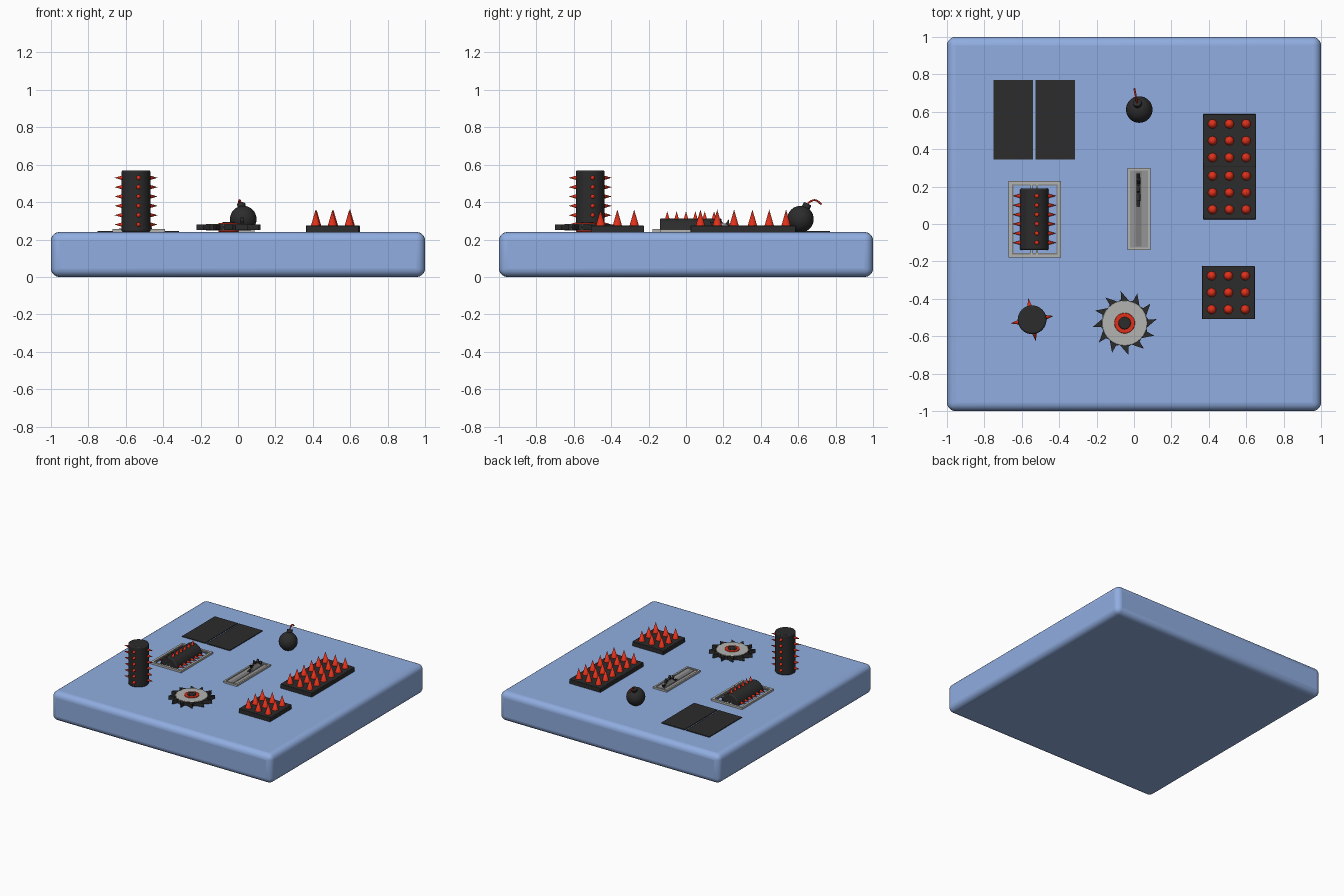
import bpy, bmesh
from math import sin, cos, pi, radians
from mathutils import Vector, Matrix

if "Cube" in bpy.data.objects:
    bpy.data.objects.remove(bpy.data.objects["Cube"])


def mat(name, r, g, b):
    m = bpy.data.materials.new(name)
    m.diffuse_color = (r, g, b, 1)
    m.use_nodes = True
    m.node_tree.nodes["Principled BSDF"].inputs["Base Color"].default_value = m.diffuse_color
    return m


BLUE = mat("blue", 0.28, 0.42, 0.75)
BLACK = mat("black", 0.025, 0.025, 0.025)
RED = mat("red", 0.75, 0.03, 0.01)
LIGHT = mat("light_grey", 0.45, 0.45, 0.44)
MID = mat("mid_grey", 0.2, 0.2, 0.2)
TOP = 0.24


def finish(name, bm, m, mtx=Matrix(), smooth=True, bevel=0, seg=2):
    me = bpy.data.meshes.new(name)
    bmesh.ops.recalc_face_normals(bm, faces=bm.faces)
    bm.to_mesh(me)
    bm.free()
    ob = bpy.data.objects.new(name, me)
    bpy.context.collection.objects.link(ob)
    ob.matrix_world = mtx
    me.materials.append(m)
    if bevel:
        b = ob.modifiers.new("bevel", 'BEVEL')
        b.width, b.segments = bevel, seg
    if smooth:
        bpy.ops.object.select_all(action='DESELECT')
        ob.select_set(True)
        bpy.context.view_layer.objects.active = ob
        bpy.ops.object.shade_smooth_by_angle(angle=radians(40))
    return ob


def add_box(bm, x0, x1, y0, y1, z0, z1):
    s = Matrix.Diagonal((x1 - x0, y1 - y0, z1 - z0, 1))
    t = Matrix.Translation(((x0 + x1) / 2, (y0 + y1) / 2, (z0 + z1) / 2))
    bmesh.ops.create_cube(bm, size=1, matrix=t @ s)


def boxes(name, m, *dims, bevel=0.0, seg=2):
    bm = bmesh.new()
    for d in dims:
        add_box(bm, *d)
    return finish(name, bm, m, bevel=bevel, seg=seg)


def add_cone(bm, p, direction, length, r1, r2=0.0, n=16):
    d = Vector(direction).normalized()
    rot = d.to_track_quat('Z', 'Y').to_matrix().to_4x4()
    bmesh.ops.create_cone(bm, cap_ends=True, segments=n, radius1=r1, radius2=r2, depth=length,
                          matrix=Matrix.Translation(Vector(p) + d * length / 2) @ rot)


def disc(name, m, r, z0, z1, mtx, bevel=0.0):
    bm = bmesh.new()
    add_cone(bm, (0, 0, z0), (0, 0, 1), z1 - z0, r, r, 32)
    return finish(name, bm, m, mtx, bevel=bevel)


def frame(name, m, x0, x1, y0, y1, w, z1):
    return boxes(name, m, (x0, x0 + w, y0, y1, TOP - .005, z1), (x1 - w, x1, y0, y1, TOP - .005, z1),
                 (x0 + w, x1 - w, y0, y0 + w, TOP - .005, z1), (x0 + w, x1 - w, y1 - w, y1, TOP - .005, z1))


# floor slab
boxes("floor_slab", BLUE, (-1, 1, -1, 1, 0, TOP), bevel=0.045, seg=5)

# trapdoor with two leaves
boxes("trapdoor_leaves", BLACK, (-.75, -.54, .345, .77, TOP - .01, TOP + .006),
      (-.527, -.315, .345, .77, TOP - .01, TOP + .006))


# spike plates
def spike_plate(name, x, y):
    boxes(name + "_plate", BLACK, (x - .142, x + .142, y - .142, y + .142, TOP - .005, .275), bevel=.004)
    bm = bmesh.new()
    for i in (-1, 0, 1):
        for j in (-1, 0, 1):
            add_cone(bm, (x + i * .09, y + j * .09, .27), (0, 0, 1), .09, .026)
    finish(name + "_spikes", bm, RED)


spike_plate("back_floor_trap", .510, .445)
spike_plate("middle_floor_trap", .510, .167)
spike_plate("front_floor_trap", .505, -.367)


# spiked cylinders, one upright and one lying in the floor
def spiked_cylinder(name, mtx, angles):
    disc(name + "_body", BLACK, .077, -.165, .165, mtx, bevel=.008)
    bm = bmesh.new()
    for a in angles:
        d = Vector((cos(radians(a)), sin(radians(a)), 0))
        for k in range(6):
            add_cone(bm, d * .068 + Vector((0, 0, -.125 + .05 * k)), d, .049, .014, n=12)
    finish(name + "_spikes", bm, RED, mtx)


spiked_cylinder("pillar", Matrix.Translation((-.545, -.512, .405)), (10, 100, 190, 280))
spiked_cylinder("roller", Matrix.Translation((-.533, .025, .236)) @ Matrix.Rotation(pi / 2, 4, 'X'),
                (80, 6, 170))
frame("roller_frame", LIGHT, -.67, -.39, -.18, .23, .018, .256)
boxes("roller_axle_mounts", LIGHT, *[(x - .006, x + .006, y0, y1, TOP - .005, .252)
      for x in (-.548, -.518) for y0, y1 in ((-.165, -.14), (.19, .215))])
frame("roller_inner_rim", MID, -.652, -.408, -.162, .212, .007, .248)


# saw blades: hooked teeth, steel disc, red ring and hub
def saw(name, mtx, s, sides):
    m = mtx @ Matrix.Scale(s, 4)
    bm = bmesh.new()
    n, verts = 12, []
    for i in range(n):
        for r, off in ((.120, -12), (.172, 7), (.128, 9)):
            a = radians(i * 30 + off)
            verts.append(bm.verts.new((r * cos(a), r * sin(a), -.015)))
    f = bm.faces.new(verts)
    ext = bmesh.ops.extrude_face_region(bm, geom=[f])
    bmesh.ops.translate(bm, vec=(0, 0, .03),
                        verts=[v for v in ext["geom"] if isinstance(v, bmesh.types.BMVert)])
    finish(name + "_teeth", bm, BLACK, m, smooth=False)
    for side in sides:
        q = m @ Matrix.Rotation(0 if side > 0 else pi, 4, 'X')
        disc(name + "_disc", LIGHT, .121, .005, .018, q, bevel=.003)
        disc(name + "_ring", RED, .055, .01, .024, q, bevel=.003)
        disc(name + "_hub", BLACK, .033, .01, .03, q, bevel=.004)


saw("floor_saw", Matrix.Translation((-.05, -.53, .265)), 1, (1, -1))
saw("track_saw", Matrix.Translation((.023, .187, .215)) @ Matrix.Rotation(pi / 2, 4, 'Y'), .6, (1, -1))

# track for the sliding saw
frame("track_frame", LIGHT, -.036, .088, -.14, .30, .014, .254)
boxes("track_bed", mat("bed_grey", .3, .3, .3), (-.022, .074, -.126, .286, TOP - .005, .246))
boxes("track_slot", MID, (.008, .040, -.12, .28, TOP - .005, .249))

# bomb: ball, tilted neck and curled fuse
c = Vector((.028, .612, .309))
up = Vector((-.12, .42, .9)).normalized()
bm = bmesh.new()
bmesh.ops.create_uvsphere(bm, u_segments=32, v_segments=16, radius=.071, matrix=Matrix.Translation(c))
add_cone(bm, c + up * .06, up, .03, .022, .022, 20)
finish("bomb_body", bm, BLACK)
cu = bpy.data.curves.new("bomb_fuse", 'CURVE')
cu.dimensions = '3D'
cu.bevel_depth, cu.bevel_resolution = .005, 2
cu.use_fill_caps = True
sp = cu.splines.new('BEZIER')
pts = [c + up * .085, (.013, .663, .402), (.008, .692, .410), (.002, .724, .388)]
sp.bezier_points.add(len(pts) - 1)
for b, p in zip(sp.bezier_points, pts):
    b.co = p
    b.handle_left_type = b.handle_right_type = 'AUTO'
cu.materials.append(RED)
bpy.context.collection.objects.link(bpy.data.objects.new("bomb_fuse", cu))
